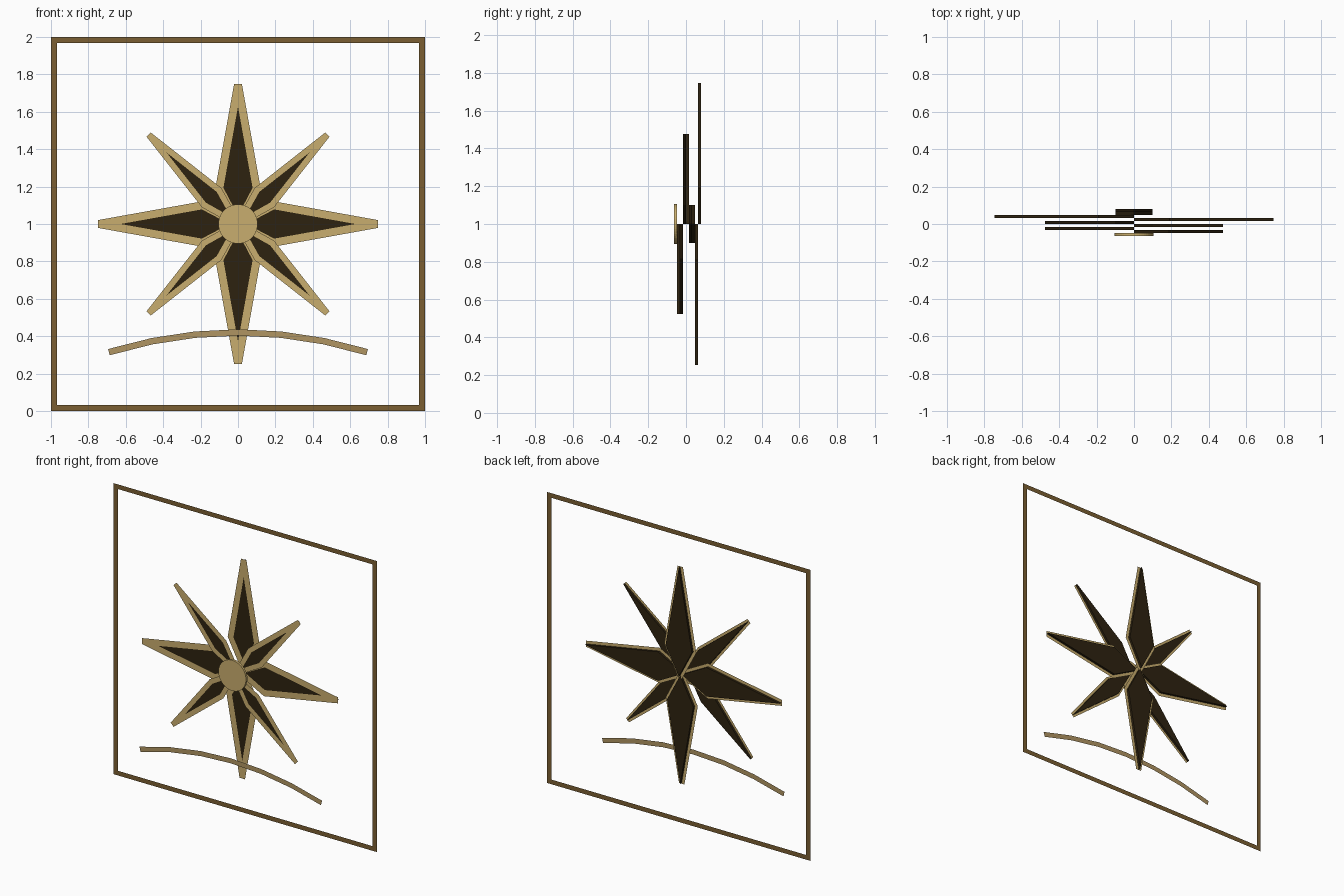
import bpy, bmesh
from math import sin, cos, pi, radians
from mathutils import Vector, Matrix

cube = bpy.data.objects.get("Cube")
if cube:
    bpy.data.objects.remove(cube, do_unlink=True)

LAYER = 0.0158      # depth of one stacked layer
BACK = 5 * LAYER    # rear plane of the stack


def material(name, rgb):
    linear = [((c / 255 + 0.055) / 1.055) ** 2.4 for c in rgb] + [1]
    mat = bpy.data.materials.new(name)
    mat.use_nodes = True
    mat.diffuse_color = linear
    mat.node_tree.nodes["Principled BSDF"].inputs["Base Color"].default_value = linear
    return mat


gold = material("pale gold", (201, 174, 110))
dark = material("dark brown", (45, 34, 16))
bronze = material("bronze", (123, 95, 50))
tan = material("tan", (176, 149, 98))


def add_object(name, bm, mat):
    mesh = bpy.data.meshes.new(name)
    bm.to_mesh(mesh)
    bm.free()
    mesh.materials.append(mat)
    obj = bpy.data.objects.new(name, mesh)
    bpy.context.collection.objects.link(obj)
    return obj


def plate(name, points, front, mat):
    """Solid slab, one layer deep, from an outline in the x-z plane."""
    bm = bmesh.new()
    face = bm.faces.new([bm.verts.new((p.x, front, p.y)) for p in points])
    result = bmesh.ops.extrude_face_region(bm, geom=[face], use_keep_orig=True)
    moved = [v for v in result["geom"] if isinstance(v, bmesh.types.BMVert)]
    bmesh.ops.translate(bm, verts=moved, vec=(0, LAYER, 0))
    bmesh.ops.recalc_face_normals(bm, faces=bm.faces)
    return add_object(name, bm, mat)


def ribbon(name, points, width, y, mat, closed=True):
    """Flat band centred on a path, mitred at corners, bevelled at sharp tips."""
    bm = bmesh.new()
    vert = lambda p: bm.verts.new((p.x, y, p.y))
    half, n = width / 2, len(points)
    left, arriving, leaving = [], [], []
    for i, p in enumerate(points):
        d_in = (p - points[i - 1]).normalized()
        d_out = (points[(i + 1) % n] - p).normalized()
        if not closed and i == 0:
            d_in = d_out
        if not closed and i == n - 1:
            d_out = d_in
        a, b = Vector((d_in.y, -d_in.x)), Vector((d_out.y, -d_out.x))
        mitre = (a + b) * half / (1 + a.dot(b))
        left.append(vert(p - mitre))
        if mitre.length > 4 * half:
            arriving.append(vert(p + a * half))
            leaving.append(vert(p + b * half))
            bm.faces.new((left[i], arriving[i], leaving[i]))
        else:
            arriving.append(vert(p + mitre))
            leaving.append(arriving[i])
    for i in range(n if closed else n - 1):
        j = (i + 1) % n
        bm.faces.new((leaving[i], arriving[j], left[j], left[i]))
    return add_object(name, bm, mat)


def ray(name, angle, layer, length, shoulder, half_width, border):
    """Kite-shaped star ray with a pale border on its front."""
    kite = [(0, 0), (shoulder, -half_width), (length, 0), (shoulder, half_width)]
    turn = Matrix.Rotation(radians(angle), 2)
    points = [turn @ Vector(p) + Vector((0, 1)) for p in kite]
    front = BACK - (layer + 1) * LAYER
    plate(name, points, front, dark)
    ribbon(name + "_border", points, border, front - 0.001, gold)


# Star rays, stacked from back to front
main_rays = [("top", 90), ("bottom", 270), ("right", 180), ("left", 0)]
diagonal_rays = [("upper_right", 135), ("upper_left", 45),
                 ("lower_right", 225), ("lower_left", 315)]
for i, (side, angle) in enumerate(main_rays):
    ray(side + "_ray", angle, i, 0.746, 0.19, 0.1, 0.042)
for i, (side, angle) in enumerate(diagonal_rays):
    ray(side + "_ray", angle, i + 4, 0.674, 0.2, 0.057, 0.032)

# Centre disc
circle = [Vector((0.105 * cos(a * pi / 24), 1 + 0.105 * sin(a * pi / 24)))
          for a in range(48)]
plate("centre_disc", circle, BACK - 9 * LAYER, gold)

# Square frame on the rear plane
square = [Vector((x * 0.984, 1 + z * 0.984))
          for x, z in ((-1, -1), (1, -1), (1, 1), (-1, 1))]
ribbon("square_frame", square, 0.032, BACK, bronze)

# Curved band in front of the lower ray
arc = [Vector((-0.69 + 1.38 * t, 0.315 + 0.42 * t * (1 - t)))
       for t in (i / 6 for i in range(7))]
ribbon("curved_band", arc, 0.034, -BACK, tan, closed=False)
